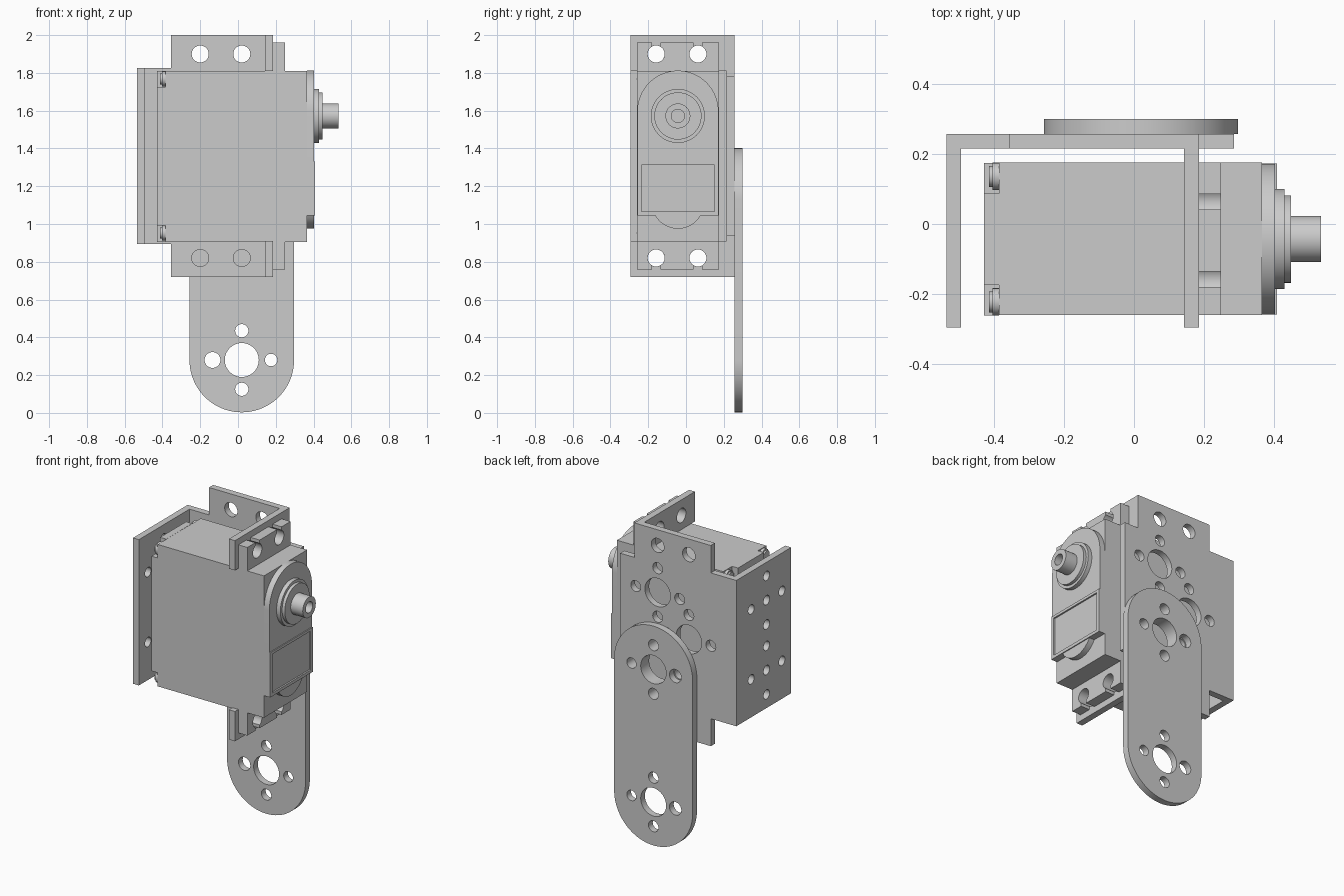
import bpy, bmesh
from math import sin, cos, pi, radians, acos
from mathutils import Vector

cube = bpy.data.objects.get("Cube")
if cube:
    bpy.data.objects.remove(cube, do_unlink=True)

GREY = (0.6, 0.6, 0.6, 1.0)
metal = bpy.data.materials.new("light grey")
metal.use_nodes = True
metal.diffuse_color = GREY
metal.node_tree.nodes["Principled BSDF"].inputs["Base Color"].default_value = GREY

MID = 1.36      # mirror height of servo and bracket
SY = -0.043     # servo centre line in y


def arc(u, v, r, start, end, n):
    return [(u + r * cos(start + (end - start) * i / n),
             v + r * sin(start + (end - start) * i / n)) for i in range(n + 1)]


def circle(u, v, r, n=32):
    return arc(u, v, r, 0, 2 * pi, n)[:-1]


def rect(u0, u1, v0, v1):
    return [(u0, v0), (u1, v0), (u1, v1), (u0, v1)]


def flip(points):
    """Mirror a profile about the mid height."""
    return [(u, 2 * MID - v) for u, v in points]


def slab(name, axis, lo, hi, outline, holes=()):
    """Extrude a profile with holes along x (profile in y,z) or y (profile in x,z)."""
    curve = bpy.data.curves.new(name, "CURVE")
    curve.dimensions = "2D"
    curve.fill_mode = "BOTH"
    curve.extrude = (hi - lo) / 2
    for loop in [outline, *holes]:
        spline = curve.splines.new("POLY")
        spline.points.add(len(loop) - 1)
        for p, (u, v) in zip(spline.points, loop):
            p.co = (u, v, 0, 1)
        spline.use_cyclic_u = True
    temp = bpy.data.objects.new(name + "_profile", curve)
    bpy.context.collection.objects.link(temp)
    graph = bpy.context.evaluated_depsgraph_get()
    mesh = bpy.data.meshes.new_from_object(temp.evaluated_get(graph))
    bpy.data.objects.remove(temp, do_unlink=True)
    bpy.data.curves.remove(curve)

    bm = bmesh.new()
    bm.from_mesh(mesh)
    for vert in bm.verts:
        u, v, w = vert.co
        w += (lo + hi) / 2
        vert.co = Vector((w, u, v)) if axis == "x" else Vector((u, w, v))
    bmesh.ops.remove_doubles(bm, verts=bm.verts, dist=0.0001)
    bmesh.ops.recalc_face_normals(bm, faces=bm.faces)
    bm.to_mesh(mesh)
    bm.free()
    mesh.name = name
    mesh.materials.clear()
    mesh.materials.append(metal)
    mesh.shade_smooth()
    mesh.set_sharp_from_angle(angle=radians(30))
    obj = bpy.data.objects.new(name, mesh)
    bpy.context.collection.objects.link(obj)
    return obj


def rosette(u, v, centre_r, side_r=0.035, left_r=0.035, right_r=0.035):
    """Centre hole with four holes around it."""
    d = 0.155
    return [circle(u, v, centre_r), circle(u, v + d, side_r), circle(u, v - d, side_r),
            circle(u - d, v, left_r), circle(u + d, v, right_r)]


# Bracket: back plate with tall middle and a narrow tab
top_half = [(0.285, 1.78), (0.185, 1.78), (0.185, 2.0), (-0.355, 2.0),
            (-0.355, 1.825), (-0.535, 1.825)]
holes = [circle(x, z, 0.045) for x in (-0.2, 0.02) for z in (1.9, 0.82)]
for x, z in ((0.02, 1.6), (-0.2, MID), (0.02, 1.125)):
    holes += rosette(x, z, 0.09)
# Neighbouring rosettes must not repeat a hole
slab("bracket_back_plate", "y", 0.215, 0.257, top_half + flip(top_half)[::-1], holes)

# Bracket: side wall with two rosettes of small holes
slab("bracket_side_wall", "x", -0.535, -0.493, rect(-0.295, 0.215, 0.895, 1.825),
     rosette(-0.048, 1.583, 0.03, 0.03, 0.03, 0.03)
     + rosette(-0.048, 1.137, 0.03, 0.03, 0.03, 0.03))

# Bracket flanges and servo ears, top and bottom
HOLE_Y = (0.063, -0.158)
flange = rect(-0.295, 0.215, 1.81, 2.0)
open_angle = acos(0.022 / 0.045)
ear = [(-0.26, 1.81), (0.175, 1.81), (0.175, 1.96)]
for y in HOLE_Y:
    ear += [(y + 0.022, 1.96)]
    ear += arc(y, 1.9, 0.045, open_angle, -pi - open_angle, 24)
    ear += [(y - 0.022, 1.96)]
ear += [(-0.26, 1.96)]
for side, place in (("top", lambda p: p), ("bottom", flip)):
    slab("bracket_flange_" + side, "x", 0.143, 0.185, place(flange),
         [place(circle(y, 1.9, 0.045)) for y in HOLE_Y])
    slab("servo_ear_" + side, "x", 0.185, 0.248, place(ear))

# Servo body, with a rear cover notched at its corners
slab("servo_body", "x", -0.385, 0.365, rect(-0.26, 0.175, 0.905, 1.81))
a, b, n = 0.2175, 0.453, 0.087
corner = [(a, b - n), (a - n, b - n), (a - n, b)]
cover = corner + [(-u, v) for u, v in corner[::-1]]
cover += [(-u, -v) for u, v in cover]
slab("servo_rear_cover", "x", -0.428, -0.385, [(SY + u, MID - 0.002 + v) for u, v in cover])

# Domed screws in the cover notches
for i in (-1, 1):
    for j in (-1, 1):
        y, z = SY + i * 0.179, MID + j * 0.408
        slab("cover_screw", "x", -0.403, -0.385, circle(y, z, 0.039, 24))
        slab("cover_screw_dome", "x", -0.414, -0.403, circle(y, z, 0.03, 24))

# Output face: round-topped plate, framed label recess, lower boss
slab("output_plate", "x", 0.365, 0.402,
     [(SY - 0.215, 1.33), (SY + 0.215, 1.33)] + arc(SY, 1.597, 0.215, 0, pi, 40))
slab("label_frame", "x", 0.365, 0.408, rect(SY - 0.215, SY + 0.215, 1.045, 1.33),
     [rect(SY - 0.193, SY + 0.193, 1.065, 1.313)])
slab("label_panel", "x", 0.365, 0.398, rect(SY - 0.193, SY + 0.193, 1.065, 1.313))
slab("lower_boss", "x", 0.365, 0.402,
     arc(SY, 1.113, 0.138, pi + 0.515, 2 * pi - 0.515, 24))

# Output shaft: stepped collar and hollow spline
slab("collar_large", "x", 0.402, 0.429, circle(SY, 1.572, 0.143, 48))
slab("collar_small", "x", 0.429, 0.448, circle(SY, 1.572, 0.125, 48))
slab("output_shaft", "x", 0.448, 0.533, circle(SY, 1.572, 0.066),
     [circle(SY, 1.572, 0.035)])

# Swing arm on the back, round at both ends
R = 0.277
arm = arc(0.02, 1.125, R, 0, pi, 40) + arc(0.02, 0.28, R, pi, 2 * pi, 40)
slab("swing_arm", "y", 0.257, 0.3, arm,
     rosette(0.02, 0.28, 0.09, 0.035, 0.042, 0.033)
     + rosette(0.02, 1.125, 0.09, 0.035, 0.042, 0.033))
